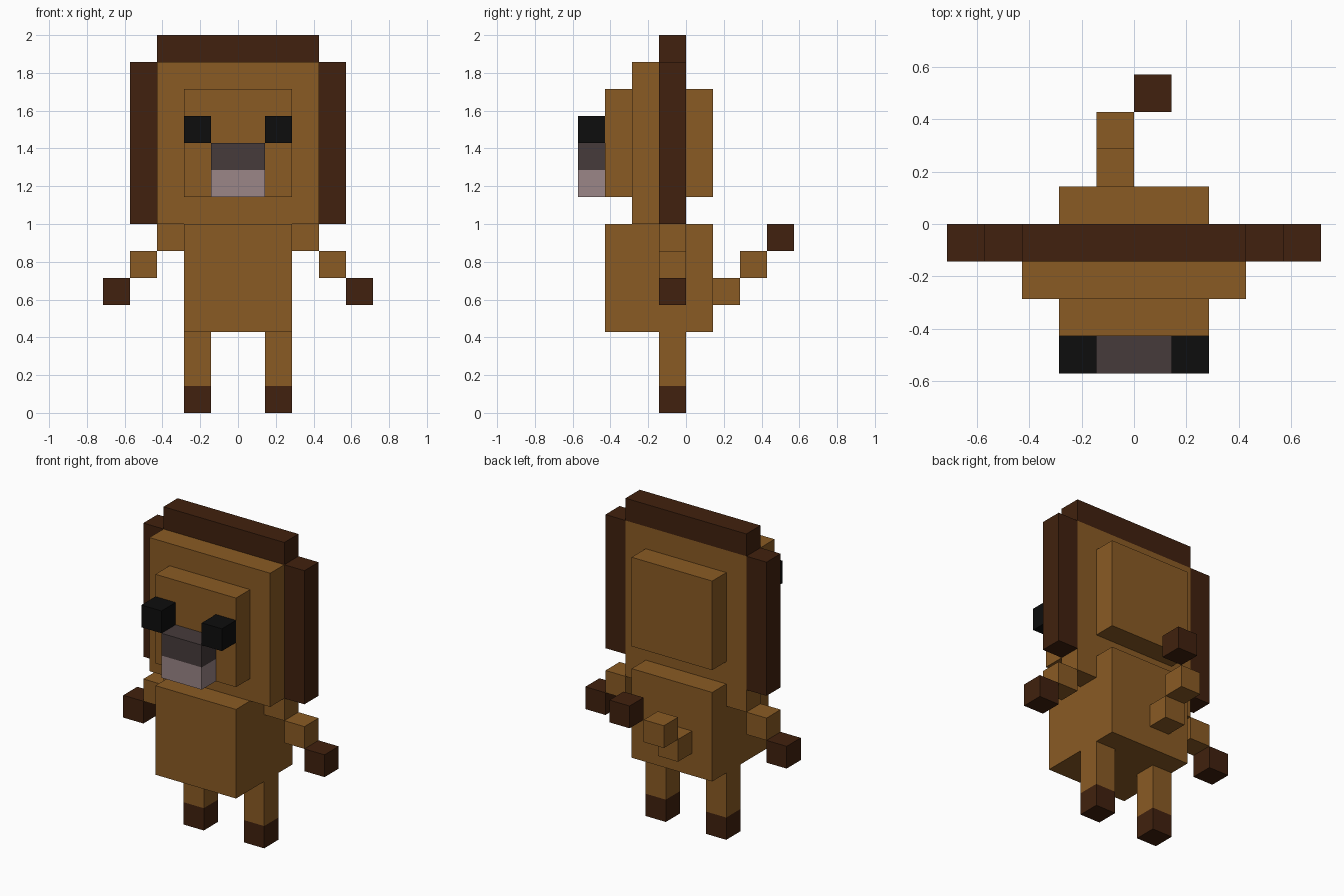
import bpy

if "Cube" in bpy.data.objects:
    bpy.data.objects.remove(bpy.data.objects["Cube"])

U = 1 / 7  # one block


def material(name, rgb):
    """Flat material from 0-255 sRGB values."""
    m = bpy.data.materials.new(name)
    lin = [((c / 255 + 0.055) / 1.055) ** 2.4 if c > 10 else c / 255 / 12.92 for c in rgb]
    m.diffuse_color = (*lin, 1)
    m.use_nodes = True
    m.node_tree.nodes["Principled BSDF"].inputs["Base Color"].default_value = m.diffuse_color
    return m


fur = material("tan_fur", (138, 91, 36))
mane = material("dark_brown", (65, 33, 14))
black = material("black", (13, 13, 13))
nose_grey = material("nose_grey", (70, 59, 59))
mouth_pink = material("mouth_pink", (155, 134, 135))


def box(name, x, y, z, mat):
    """Box from (min, max) block ranges on each axis."""
    spans = (x, y, z)
    bpy.ops.mesh.primitive_cube_add(size=1, location=[(a + b) / 2 * U for a, b in spans])
    ob = bpy.context.object
    ob.name = name
    ob.scale = [(b - a) * U for a, b in spans]
    bpy.ops.object.transform_apply(location=False, rotation=False, scale=True)
    ob.data.materials.append(mat)


def pair(name, x, y, z, mat):
    """The same box on both sides of the body."""
    box("right_" + name, x, y, z, mat)
    box("left_" + name, (-x[1], -x[0]), y, z, mat)


# Body
box("body", (-2, 2), (-3, 1), (3, 7), fur)

# Legs and feet
pair("leg", (1, 2), (-1, 0), (1, 3), fur)
pair("foot", (1, 2), (-1, 0), (0, 1), mane)

# Arms step outward and down
pair("shoulder", (2, 3), (-1, 0), (6, 7), fur)
pair("forearm", (3, 4), (-1, 0), (5, 6), fur)
pair("hand", (4, 5), (-1, 0), (4, 5), mane)

# Head in layers
box("head", (-3, 3), (-2, 0), (7, 13), fur)
box("face", (-2, 2), (-3, -2), (8, 12), fur)
box("head_back", (-2, 2), (0, 1), (8, 12), fur)

# Mane
box("mane_top", (-3, 3), (-1, 0), (13, 14), mane)
pair("mane_side", (3, 4), (-1, 0), (7, 13), mane)

# Facial features
pair("eye", (1, 2), (-4, -3), (10, 11), black)
box("nose", (-1, 1), (-4, -3), (9, 10), nose_grey)
box("mouth", (-1, 1), (-4, -3), (8, 9), mouth_pink)

# Tail steps backward and up
box("tail_base", (-1, 0), (1, 2), (4, 5), fur)
box("tail_middle", (-1, 0), (2, 3), (5, 6), fur)
box("tail_tip", (0, 1), (3, 4), (6, 7), mane)
